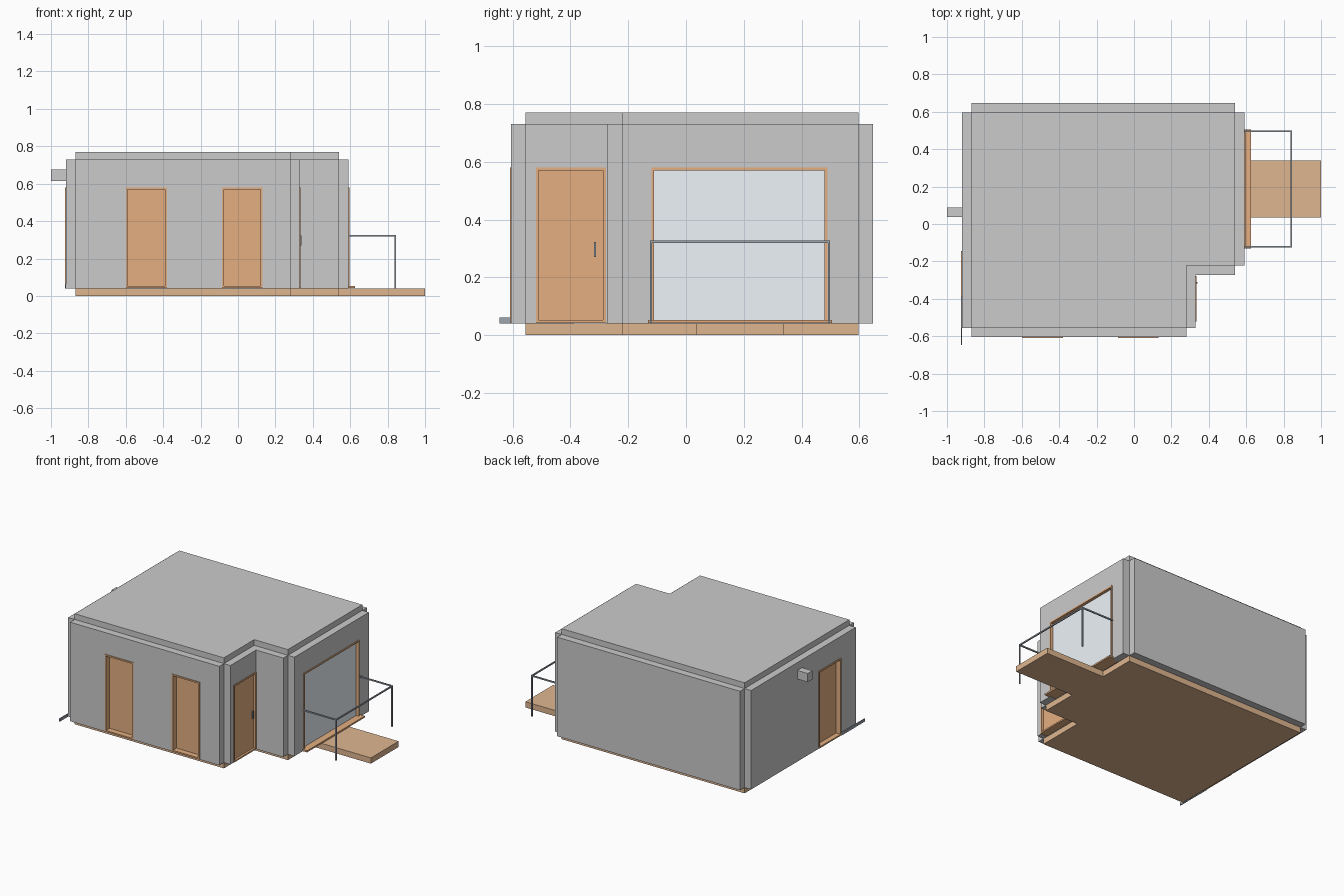
import bpy, bmesh

if "Cube" in bpy.data.objects:
    bpy.data.objects.remove(bpy.data.objects["Cube"])


def material(name, rgb):
    m = bpy.data.materials.new(name)
    m.diffuse_color = (*rgb, 1)
    m.use_nodes = True
    m.node_tree.nodes["Principled BSDF"].inputs["Base Color"].default_value = m.diffuse_color
    return m


WOOD = material("wood", (0.78, 0.43, 0.22))
DECK = material("deck_wood", (0.74, 0.47, 0.28))
GLASS = material("glass", (0.86, 0.91, 0.96))
METAL = material("metal", (0.34, 0.38, 0.43))


def finish(name, bm, mat=None):
    bmesh.ops.recalc_face_normals(bm, faces=bm.faces)
    me = bpy.data.meshes.new(name)
    bm.to_mesh(me)
    bm.free()
    ob = bpy.data.objects.new(name, me)
    bpy.context.collection.objects.link(ob)
    if mat:
        me.materials.append(mat)
    return ob


def box(name, x, y, z, mat=None):
    bm = bmesh.new()
    bmesh.ops.create_cube(bm, size=1)
    for v in bm.verts:
        for i, (a, b) in enumerate((x, y, z)):
            v.co[i] = (a + b) / 2 + v.co[i] * (b - a)
    return finish(name, bm, mat)


def slab(name, outline, z0, z1, mat=None):
    bm = bmesh.new()
    face = bm.faces.new([bm.verts.new((x, y, z0)) for x, y in outline])
    ext = bmesh.ops.extrude_face_region(bm, geom=[face])["geom"]
    for v in ext:
        if isinstance(v, bmesh.types.BMVert):
            v.co.z = z1
    return finish(name, bm, mat)


X0, X1, XN = -0.87, 0.54, 0.28        # left, right and notch planes
Y0, Y1, YN = -0.555, 0.597, -0.222    # front, back and notch planes
T, ZF, ZW, ZR = 0.05, 0.04, 0.73, 0.77
BAR, LIP = 0.01, 0.005


def side_box(name, axis, along, out, z, mat=None):
    """Box on a wall whose normal runs along the given axis."""
    out = tuple(sorted(out))
    return box(name, out, along, z, mat) if axis == "x" else box(name, along, out, z, mat)


def wall(name, axis, sign, plane, along, openings=()):
    """Wall panel outside the plane; openings: (name, a0, a1, top, recess, fill)."""
    ob = side_box(name, axis, along, (plane, plane + sign * T), (ZF, ZW))
    face = plane + sign * T
    for label, a0, a1, top, recess, fill in openings:
        cut = side_box(label + "_cutter", axis, (a0, a1),
                       (plane - sign * 0.05, face + sign * 0.05), (0.02, top))
        cut.hide_render = True
        cut.hide_viewport = True
        mod = ob.modifiers.new(label, "BOOLEAN")
        mod.object = cut
        mod.solver = "EXACT"
        # frame bars around the opening
        d = (plane, face + sign * LIP)
        z0 = ZF + 0.002
        side_box(label + "_jamb_a", axis, (a0, a0 + BAR), d, (z0, top), WOOD)
        side_box(label + "_jamb_b", axis, (a1 - BAR, a1), d, (z0, top), WOOD)
        side_box(label + "_head", axis, (a0 + BAR, a1 - BAR), d, (top - BAR, top), WOOD)
        side_box(label + "_threshold", axis, (a0 + BAR, a1 - BAR), d, (z0, z0 + BAR), WOOD)
        # leaf or pane set back in the frame
        leaf = face - sign * recess
        side_box(label + "_panel", axis, (a0 + BAR, a1 - BAR),
                 (leaf, leaf - sign * 0.01), (z0 + BAR, top - BAR), fill)


# floor, roof and deck
outline = [(X0, Y0), (XN, Y0), (XN, YN), (X1, YN), (X1, Y1), (X0, Y1)]
slab("floor", outline, 0, ZF, DECK)
slab("roof", outline, ZW, ZR)
box("deck", (X1, 1.0), (0.035, 0.34), (0, ZF), DECK)

# wall panels with their openings
wall("front_wall", "y", -1, Y0, (X0, XN), [
    ("front_door_left", -0.60, -0.38, 0.58, 0.035, WOOD),
    ("front_door_right", -0.085, 0.13, 0.58, 0.035, WOOD)])
wall("back_wall", "y", 1, Y1, (X0, X1))
wall("left_wall", "x", -1, X0, (Y0, Y1), [("left_door", -0.39, -0.145, 0.58, 0.03, WOOD)])
wall("notch_side_wall", "x", 1, XN, (Y0, YN), [("entry_door", -0.52, -0.277, 0.58, 0.01, WOOD)])
wall("notch_front_wall", "y", -1, YN, (XN + T, X1))
wall("right_wall", "x", 1, X1, (YN, Y1), [("window", -0.12, 0.49, 0.58, 0.015, GLASS)])

# window sill, door handle, wall unit and ground strip
box("window_sill", (0.585, 0.625), (-0.132, 0.505), (0.042, 0.053), WOOD)
box("entry_handle", (0.33, 0.34), (-0.319, -0.311), (0.27, 0.322), METAL)
box("wall_unit", (-1.0, -0.92), (0.037, 0.088), (0.615, 0.675))
box("ground_strip", (-0.926, -0.92), (-0.646, -0.39), (0.04, 0.06), METAL)

# railing around the window
R = 0.004
for tag, y in (("front", -0.121), ("back", 0.495)):
    box(f"rail_{tag}", (0.585, 0.845), (y - R, y + R), (0.318, 0.327), METAL)
    box(f"post_{tag}", (0.837, 0.845), (y - R, y + R), (ZF, 0.318), METAL)
box("rail_outer", (0.837, 0.845), (-0.117, 0.491), (0.318, 0.327), METAL)
